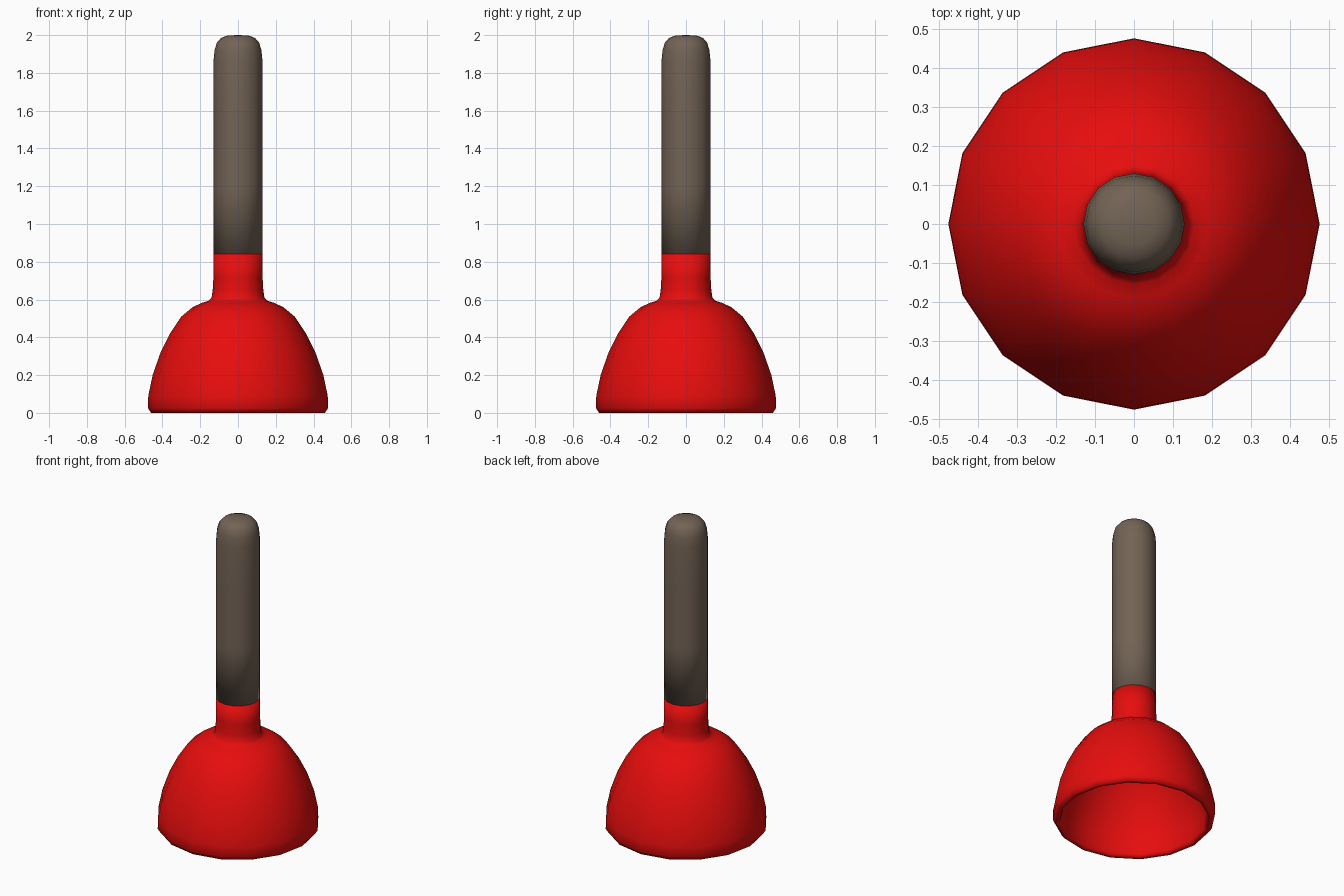
import bpy, bmesh, math

if "Cube" in bpy.data.objects:
    bpy.data.objects.remove(bpy.data.objects["Cube"])

SIDES = 16


def material(name, color):
    m = bpy.data.materials.new(name)
    m.diffuse_color = (*color, 1)
    m.use_nodes = True
    m.node_tree.nodes["Principled BSDF"].inputs["Base Color"].default_value = m.diffuse_color
    return m


def lathe(name, profile, mat):
    """Revolve (radius, z) points round the z axis; radius 0 makes a pole."""
    bm = bmesh.new()
    rings = []
    for r, z in profile:
        if r == 0:
            rings.append([bm.verts.new((0, 0, z))] * SIDES)
        else:
            rings.append([bm.verts.new((r * math.cos(math.tau * i / SIDES),
                                        r * math.sin(math.tau * i / SIDES), z))
                          for i in range(SIDES)])
    for a, b in zip(rings, rings[1:]):
        for i in range(SIDES):
            j = (i + 1) % SIDES
            quad = list(dict.fromkeys((a[i], a[j], b[j], b[i])))
            bm.faces.new(quad).smooth = True
    bmesh.ops.recalc_face_normals(bm, faces=bm.faces)
    mesh = bpy.data.meshes.new(name)
    bm.to_mesh(mesh)
    bm.free()
    mesh.materials.append(mat)
    obj = bpy.data.objects.new(name, mesh)
    bpy.context.collection.objects.link(obj)
    return obj


red = material("red rubber", (0.8, 0.004, 0.004))
brown = material("brown wood", (0.17, 0.125, 0.09))

# Rubber cup: hollow inside, rolled rim, dome and collar
lathe("rubber_cup", [
    (0, 0.55), (0.13, 0.54), (0.24, 0.49), (0.31, 0.40), (0.365, 0.30),
    (0.405, 0.20), (0.43, 0.10), (0.432, 0.02), (0.44, 0.0),
    (0.46, 0.0), (0.477, 0.025), (0.475, 0.09), (0.452, 0.20), (0.41, 0.32),
    (0.36, 0.42), (0.30, 0.51), (0.24, 0.56), (0.19, 0.583), (0.155, 0.594),
    (0.14, 0.61), (0.134, 0.65), (0.13, 0.72), (0.13, 0.84), (0, 0.84)], red)

# Wooden handle with a rounded end
lathe("handle", [
    (0, 0.84), (0.13, 0.84), (0.13, 1.20), (0.13, 1.55), (0.13, 1.86),
    (0.124, 1.92), (0.112, 1.96), (0.09, 1.985), (0.055, 1.998), (0, 2.0)], brown)
